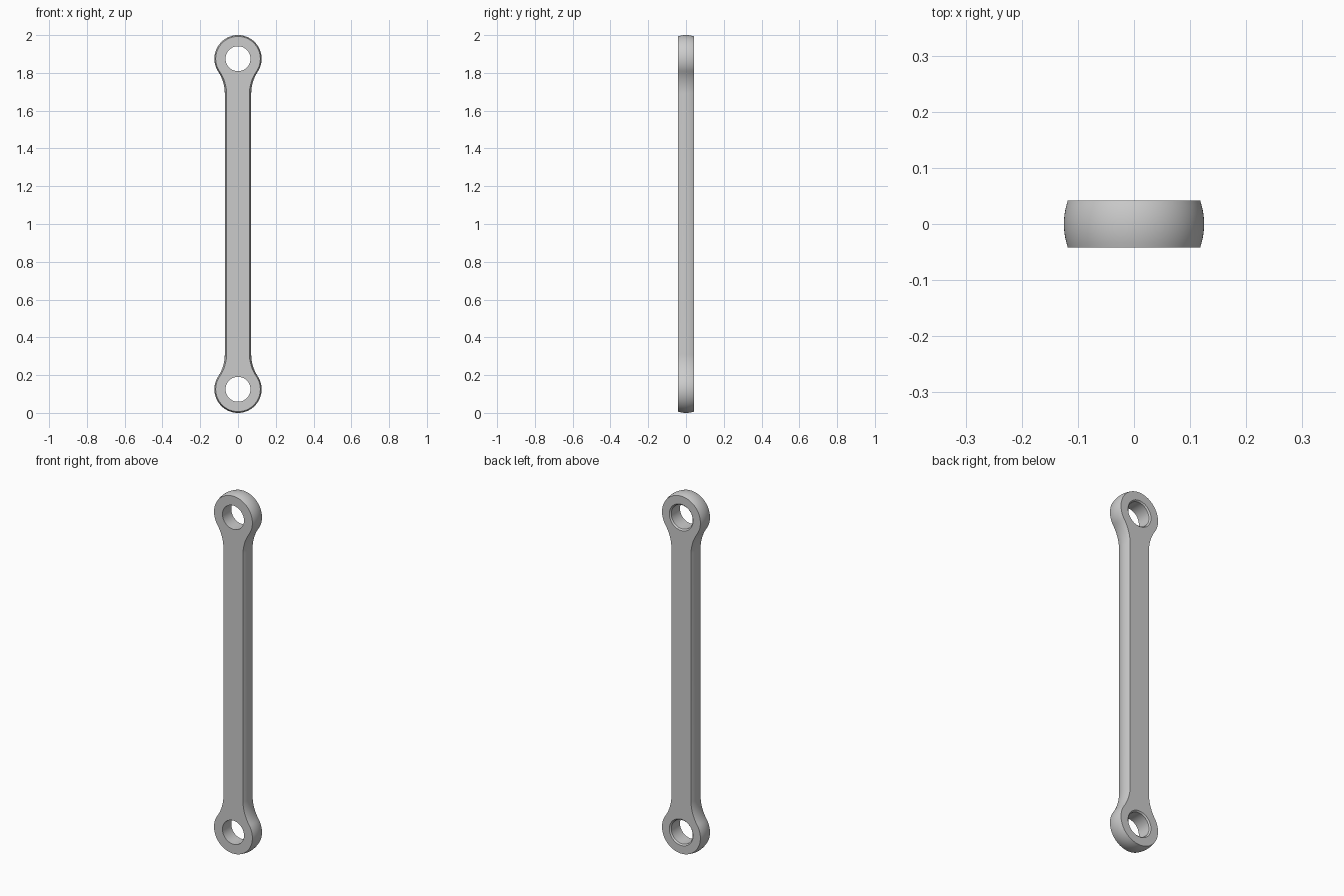
import bpy, bmesh
from math import pi, sin, cos, atan2, radians, sqrt
from mathutils import Vector

cube = bpy.data.objects.get("Cube")
if cube:
    bpy.data.objects.remove(cube)

HALF_THICK = 0.042
EYE_R = 0.125          # outer radius of each eye
EYE_Z = 0.875          # eye centre, measured from mid height
SHAFT = 0.07           # half width of the shaft
HOLE_R = 0.066
FILLET_Z = 0.69        # where the shaft starts to flare
CHAMFER = 0.007

# Fillet arc tangent to both the shaft side and the eye
drop = EYE_Z - FILLET_Z
fillet_r = (SHAFT**2 + drop**2 - EYE_R**2) / (2 * (EYE_R - SHAFT))
flare = atan2(drop, SHAFT + fillet_r)


def quarter_outline():
    """Points (x, z, normal, inset) from the top of the eye down the +x side."""
    pts = []
    steps = 32
    for i in range(steps + 1):
        a = pi / 2 - (pi / 2 + flare) * i / steps
        pts.append((EYE_R * cos(a), EYE_Z + EYE_R * sin(a), cos(a), sin(a), 0.007))
    steps = 12
    for i in range(1, steps + 1):
        a = flare * (1 - i / steps)
        pts.append((SHAFT + fillet_r * (1 - cos(a)), FILLET_Z + fillet_r * sin(a),
                    cos(a), -sin(a), 0.007 + 0.003 * i / steps))
    return pts


def full_outline():
    """Mirror the quarter downwards, then across to the -x side."""
    q = quarter_outline()
    side = q + [(x, -z, nx, -nz, s) for x, z, nx, nz, s in reversed(q)]
    return side + [(-x, z, -nx, nz, s) for x, z, nx, nz, s in reversed(side[1:-1])]


def add_ring(bm, coords):
    return [bm.verts.new(c) for c in coords]


def bridge(bm, a, b):
    n = len(a)
    for i in range(n):
        j = (i + 1) % n
        bm.faces.new((a[i], a[j], b[j], b[i]))


def ring_edges(bm, ring):
    return [bm.edges.get((v, ring[i - 1])) or bm.edges.new((v, ring[i - 1]))
            for i, v in enumerate(ring)]


bm = bmesh.new()

# Crowned outer wall
outline = full_outline()
layers = 10
walls = []
for k in range(layers + 1):
    t = 2 * k / layers - 1
    walls.append(add_ring(bm, [(x - nx * s * t * t, t * HALF_THICK, z + 1 - nz * s * t * t)
                               for x, z, nx, nz, s in outline]))
for a, b in zip(walls, walls[1:]):
    bridge(bm, a, b)

# Pin holes, chamfered at the back
front_edges = ring_edges(bm, walls[0])
back_edges = ring_edges(bm, walls[-1])
sections = ((HOLE_R, -HALF_THICK), (HOLE_R, HALF_THICK - CHAMFER),
            (HOLE_R + CHAMFER, HALF_THICK))
for cz in (1 - EYE_Z, 1 + EYE_Z):
    rings = [add_ring(bm, [(r * cos(2 * pi * i / 64), y, cz + r * sin(2 * pi * i / 64))
                           for i in range(64)]) for r, y in sections]
    for a, b in zip(rings, rings[1:]):
        bridge(bm, a, b)
    front_edges += ring_edges(bm, rings[0])
    back_edges += ring_edges(bm, rings[-1])

# Flat front and back faces around the holes
for edges, side in ((front_edges, -1), (back_edges, 1)):
    bmesh.ops.triangle_fill(bm, edges=edges, use_beauty=True, normal=Vector((0, side, 0)))
bmesh.ops.recalc_face_normals(bm, faces=bm.faces)

mesh = bpy.data.meshes.new("link_rod")
bm.to_mesh(mesh)
bm.free()
rod = bpy.data.objects.new("link_rod", mesh)
bpy.context.collection.objects.link(rod)

# Plain grey metal
grey = bpy.data.materials.new("grey_metal")
grey.use_nodes = True
colour = (0.6, 0.6, 0.6, 1)
grey.diffuse_color = colour
grey.node_tree.nodes["Principled BSDF"].inputs["Base Color"].default_value = colour
mesh.materials.append(grey)

bpy.ops.object.select_all(action='DESELECT')
rod.select_set(True)
bpy.context.view_layer.objects.active = rod
bpy.ops.object.shade_smooth_by_angle(angle=radians(30))
